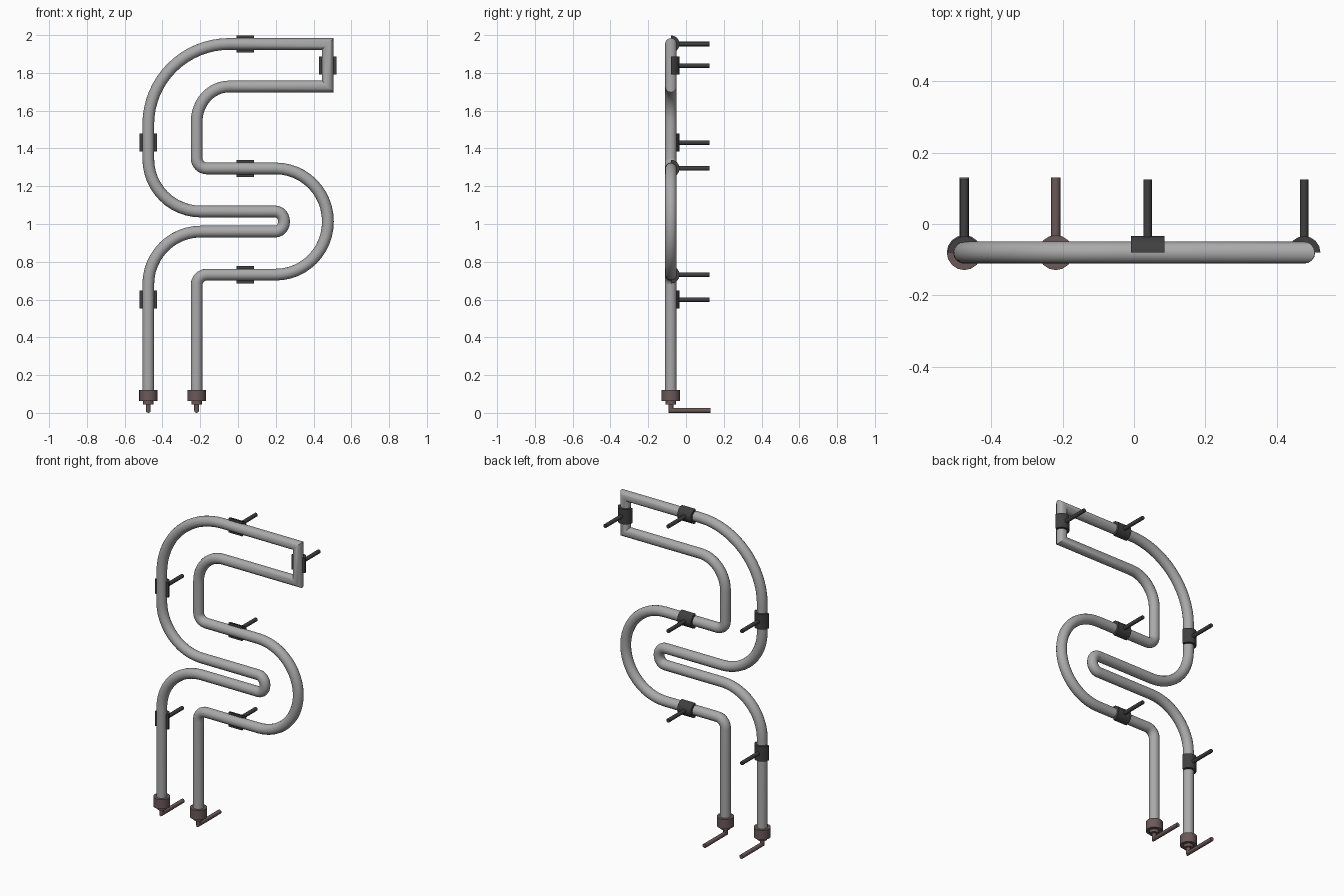
import bpy, bmesh, math
from mathutils import Vector

if "Cube" in bpy.data.objects:
    bpy.data.objects.remove(bpy.data.objects["Cube"])

X, Y = Vector((1, 0, 0)), Vector((0, 1, 0))
YC = -0.08          # depth of the bent tube


def material(name, rgb):
    m = bpy.data.materials.new(name)
    m.diffuse_color = (*rgb, 1)
    m.use_nodes = True
    m.node_tree.nodes["Principled BSDF"].inputs["Base Color"].default_value = m.diffuse_color
    return m


GREY = material("grey_metal", (0.4, 0.4, 0.4))
DARK = material("dark_metal", (0.05, 0.05, 0.05))
RUST = material("brown_metal", (0.15, 0.1, 0.1))


def sweep(name, pts, w, r, sides=16, half=False, mat=None):
    """Sweep a (half) circle along a planar path with normal w, mitring corners."""
    pts = [Vector(p) for p in pts]
    dirs = [(b - a).normalized() for a, b in zip(pts, pts[1:])]
    steps = sides // 2 + 1 if half else sides
    bm = bmesh.new()
    rings = []
    for i, p in enumerate(pts):
        d0, d1 = dirs[max(i - 1, 0)], dirs[min(i, len(dirs) - 1)]
        n = w.cross((d0 + d1).normalized())
        stretch = 1 / n.dot(w.cross(d0))
        ring = []
        for k in range(steps):
            a = math.tau * k / sides
            ring.append(bm.verts.new(p + n * r * stretch * math.cos(a) + w * r * math.sin(a)))
        rings.append(ring)
    for a, b in zip(rings, rings[1:]):
        for k in range(steps):
            j = (k + 1) % steps
            bm.faces.new((a[k], a[j], b[j], b[k]))
    bm.faces.new(rings[0])
    bm.faces.new(rings[-1])
    bmesh.ops.recalc_face_normals(bm, faces=bm.faces)
    me = bpy.data.meshes.new(name)
    bm.to_mesh(me)
    bm.free()
    ob = bpy.data.objects.new(name, me)
    bpy.context.collection.objects.link(ob)
    if mat:
        me.materials.append(mat)
    bpy.ops.object.select_all(action='DESELECT')
    ob.select_set(True)
    bpy.context.view_layer.objects.active = ob
    bpy.ops.object.shade_smooth_by_angle(angle=math.radians(35))
    return ob


def arc(cx, cz, rx, rz, a0, a1, n=12):
    """Elliptical arc in the front plane, angles in degrees."""
    out = []
    for i in range(n + 1):
        a = math.radians(a0 + (a1 - a0) * i / n)
        out.append((cx + rx * math.cos(a), YC, cz + rz * math.sin(a)))
    return out


# bent tube, from the left foot round to the right foot
path = [(-0.475, YC, 0.08)]
path += arc(-0.197, 0.68, 0.278, 0.28, 180, 90)
path += arc(0.198, 1.013, 0.046, 0.053, -90, 90)
path += arc(-0.197, 1.346, 0.278, 0.28, 270, 180)
path += arc(-0.047, 1.527, 0.428, 0.426, 180, 90, 16)
path += [(0.475, YC, 1.953), (0.475, YC, 1.728)]
path += arc(-0.047, 1.541, 0.172, 0.187, 90, 180)
path += arc(-0.164, 1.349, 0.055, 0.055, 180, 270, 8)
path += arc(0.2, 1.013, 0.276, 0.281, 90, -90, 24)
path += arc(-0.164, 0.677, 0.055, 0.055, 90, 180, 8)
path += [(-0.219, YC, 0.08)]
sweep("bent_tube", path, Y, 0.031, mat=GREY)

# half-round clamps on the back of the tube, each with a wall pin
clamps = [(0.038, 1.953, 'X'), (0.038, 1.294, 'X'), (0.038, 0.731, 'X'),
          (0.476, 1.839, 'Z'), (-0.475, 1.431, 'Z'), (-0.475, 0.6, 'Z')]
for x, z, axis in clamps:
    d = Vector((0.047, 0, 0)) if axis == 'X' else Vector((0, 0, 0.047))
    c = Vector((x, YC, z))
    sweep("clamp", [c - d, c + d], Y, 0.046, half=True, mat=DARK)
    sweep("wall_pin", [(x, -0.045, z), (x, 0.125, z)], X, 0.012, 12, mat=DARK)

# foot fittings: cap, collar and bent pin
for x in (-0.475, -0.219):
    sweep("end_cap", [(x, YC, 0.062), (x, YC, 0.122)], X, 0.049, mat=RUST)
    sweep("end_collar", [(x, YC, 0.044), (x, YC, 0.064)], X, 0.028, mat=RUST)
    sweep("foot_pin", [(x, YC, 0.05), (x, YC, 0.013), (x, 0.13, 0.013)],
          X, 0.013, 12, mat=RUST)
